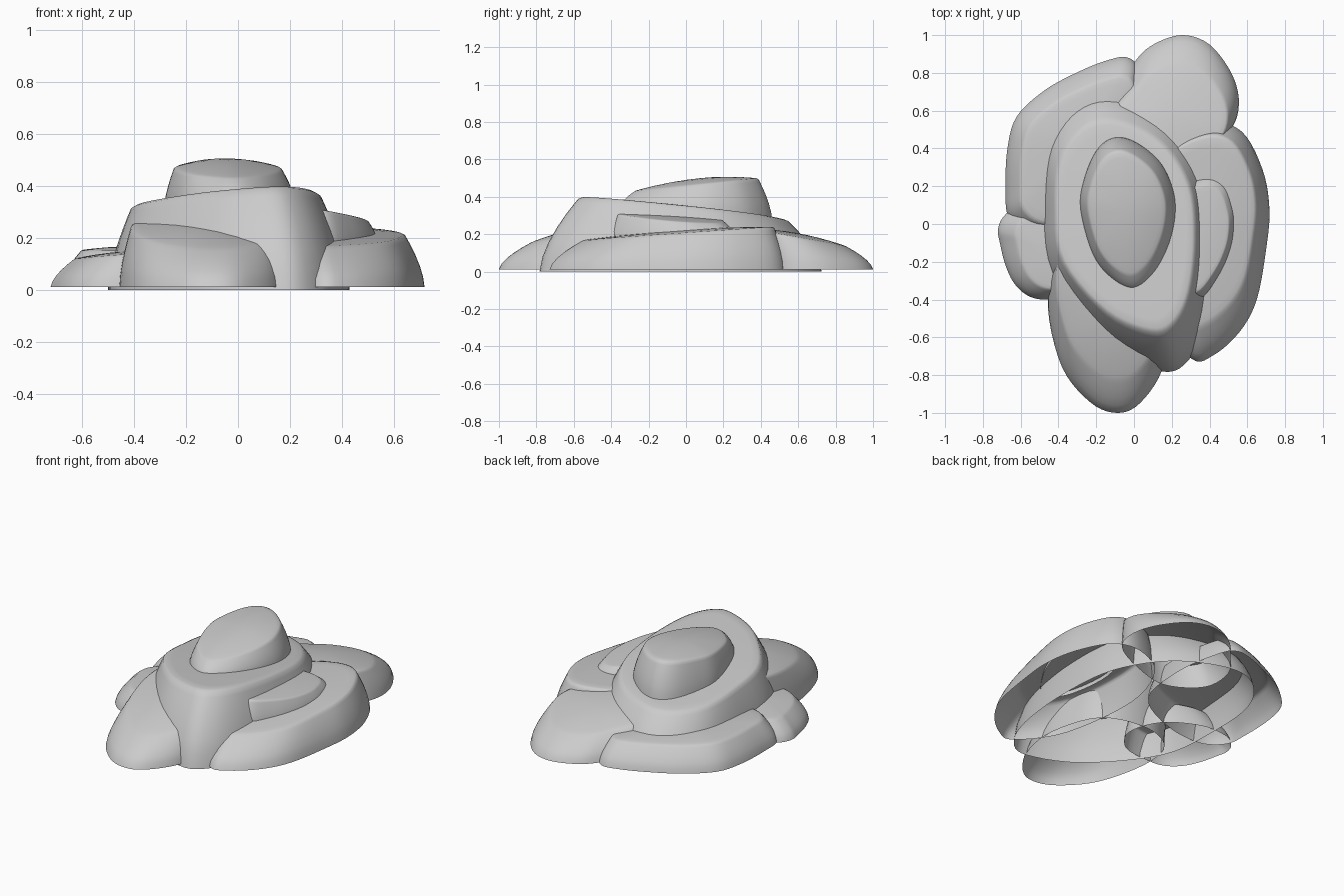
import bpy, bmesh

if "Cube" in bpy.data.objects:
    bpy.data.objects.remove(bpy.data.objects["Cube"])


def smooth_loop(pts, sub=5):
    """Closed Catmull-Rom curve through the outline points."""
    out, n = [], len(pts)
    for i in range(n):
        p0, p1, p2, p3 = (pts[(i + k - 1) % n] for k in range(4))
        for j in range(sub):
            t = j / sub
            out.append(tuple(0.5 * (2 * b + (c - a) * t + (2 * a - 5 * b + 4 * c - d) * t * t
                                    + (3 * b - a - 3 * c + d) * t ** 3)
                             for a, b, c, d in zip(p0, p1, p2, p3)))
    return out


def plane(c, x, y):
    return c[0] + c[1] * x + c[2] * y


def rock(name, outline, focus, scale, top, dome, bottom=(0.012, 0, 0)):
    """Open-bottomed boulder: outline drawn in towards focus up to a tilted rim,
    closed by a shallow dome. top / bottom are planes z = a + b*x + c*y."""
    base = smooth_loop(outline)
    rim = [tuple(f + (v - f) * s for v, f, s in zip(p, focus, scale)) for p in base]
    n = len(base)
    cx, cy = (sum(p[k] for p in rim) / n for k in (0, 1))
    bm = bmesh.new()
    rings = []
    # walls, bulging outwards
    for t in (0, 0.2, 0.4, 0.6, 0.78, 0.91, 0.98):
        f = t ** 1.6
        ring = []
        for (bx, by), (rx, ry) in zip(base, rim):
            z0, z1 = plane(bottom, bx, by), plane(top, rx, ry)
            ring.append(bm.verts.new((bx + (rx - bx) * f, by + (ry - by) * f, z0 + (z1 - z0) * t)))
        rings.append(ring)
    # domed top
    for q in (0.97, 0.88, 0.7, 0.45, 0.2):
        ring = []
        for rx, ry in rim:
            x, y = cx + (rx - cx) * q, cy + (ry - cy) * q
            ring.append(bm.verts.new((x, y, plane(top, x, y) + dome * (1 - q * q))))
        rings.append(ring)
    for a, b in zip(rings, rings[1:]):
        for i in range(n):
            j = (i + 1) % n
            bm.faces.new((a[i], a[j], b[j], b[i]))
    peak = bm.verts.new((cx, cy, plane(top, cx, cy) + dome))
    for i in range(n):
        bm.faces.new((rings[-1][i], rings[-1][(i + 1) % n], peak))
    # outward normals
    bm.normal_update()
    if peak.normal.z < 0:
        bmesh.ops.reverse_faces(bm, faces=bm.faces[:])
    for f in bm.faces:
        f.smooth = True
    me = bpy.data.meshes.new(name)
    bm.to_mesh(me)
    bm.free()
    bpy.context.collection.objects.link(bpy.data.objects.new(name, me))


# central boulder
rock("main_rock",
     [(-.5, .1), (-.47, .45), (-.32, .67), (-.1, .72), (.2, .57), (.39, .27), (.43, -.12),
      (.39, -.5), (.29, -.72), (.14, -.78), (-.16, -.64), (-.45, -.28)],
     (-.09, .03), (.785, .735), (.336, .05, -.1), .012, (0, 0, 0))

# cap stone on top
rock("cap_rock",
     [(-.285, .08), (-.265, .24), (-.2, .39), (-.11, .458), (0, .44), (.13, .34), (.2, .21),
      (.222, .07), (.19, -.1), (.11, -.26), (0, -.345), (-.12, -.29), (-.22, -.16)],
     (-.07, .06), (.81, .81), (.46, 0, .1), .032, (.322, .05, -.1))

# surrounding boulders
rock("front_rock",
     [(-.09, -1), (-.23, -.945), (-.38, -.76), (-.455, -.45), (-.41, -.22), (-.2, -.12),
      (.08, -.2), (.19, -.5), (.15, -.77), (.03, -.95)],
     (-.08, .5), (.88, .88), (.291, 0, .16), .04)

rock("right_rock",
     [(.3, -.71), (.42, -.695), (.56, -.57), (.65, -.4), (.7, -.13), (.717, .08), (.68, .29),
      (.57, .49), (.4, .53), (.18, .4), (.06, .05), (.12, -.45)],
     (.24, .2), (.84, .8), (.207, 0, .07), .017)

rock("right_ledge_rock",
     [(.38, .25), (.48, .215), (.525, .1), (.535, 0), (.515, -.13), (.45, -.275), (.34, -.405),
      (.22, -.33), (.16, -.05), (.24, .18)],
     (.25, -.1), (.88, .86), (.325, -.12, -.06), .008, (.19, 0, .07))

rock("back_right_rock",
     [(.25, 1), (.085, .94), (-.02, .83), (-.15, .66), (-.15, .45), (.05, .32), (.3, .38),
      (.5, .49), (.555, .63), (.52, .79), (.4, .95)],
     (.17, .25), (.84, .8), (.291, 0, -.18), .022)

rock("back_left_rock",
     [(-.68, .19), (-.67, .4), (-.62, .57), (-.47, .71), (-.285, .81), (-.13, .87), (-.03, .88),
      (.03, .8), (.08, .5), (.02, .15), (-.25, -.02), (-.52, -.06), (-.66, .03)],
     (-.15, .3), (.85, .82), (.143, -.02, 0), .022)

rock("left_rock",
     [(-.72, -.03), (-.71, -.1), (-.68, -.22), (-.63, -.32), (-.55, -.385), (-.44, -.4),
      (-.25, -.37), (-.15, -.22), (-.22, -.02), (-.42, .1), (-.6, .1), (-.69, .04)],
     (-.25, -.12), (.8, .8), (.172, .08, 0), .012)
